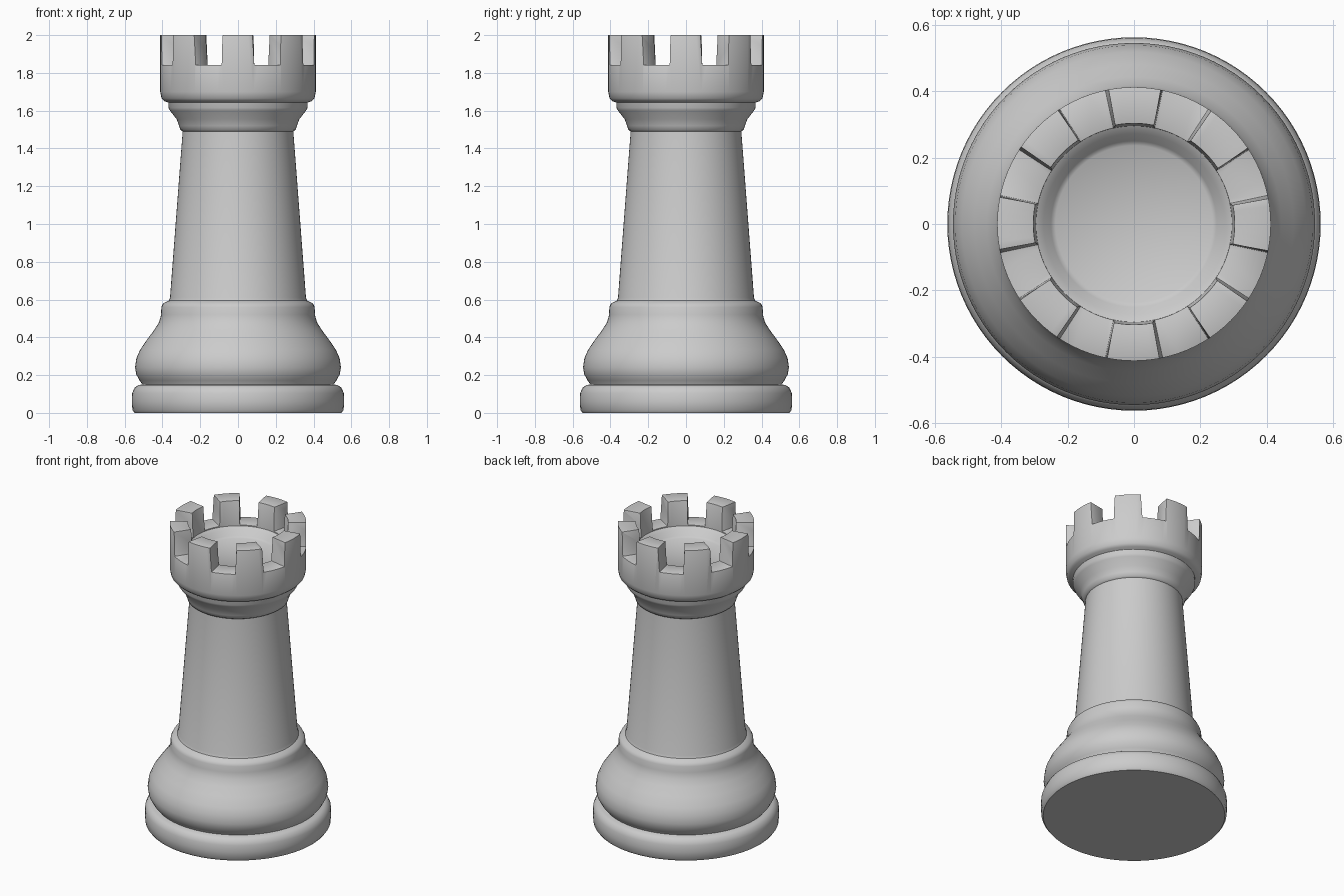
import bpy, bmesh
from math import sin, cos, radians, tau

if "Cube" in bpy.data.objects:
    bpy.data.objects.remove(bpy.data.objects["Cube"])


def add_object(name, bm):
    bmesh.ops.recalc_face_normals(bm, faces=bm.faces)
    mesh = bpy.data.meshes.new(name)
    bm.to_mesh(mesh)
    bm.free()
    obj = bpy.data.objects.new(name, mesh)
    bpy.context.collection.objects.link(obj)
    return obj


def lathe(name, profile, steps=96):
    bm = bmesh.new()
    verts = [bm.verts.new((r, 0, z)) for r, z in profile]
    edges = [bm.edges.new(pair) for pair in zip(verts, verts[1:])]
    bmesh.ops.spin(bm, geom=verts + edges, cent=(0, 0, 0), axis=(0, 0, 1),
                   angle=tau, steps=steps)
    bmesh.ops.remove_doubles(bm, verts=bm.verts, dist=0.0005)
    return add_object(name, bm)


# Whole turned silhouette, from underside centre up and into the cup
profile = [
    (0, 0), (0.548, 0), (0.559, 0.015), (0.562, 0.06), (0.56, 0.105),
    (0.547, 0.135), (0.525, 0.148), (0.505, 0.15),                    # plinth
    (0.522, 0.172), (0.539, 0.205), (0.545, 0.24), (0.538, 0.29),
    (0.518, 0.335), (0.48, 0.39), (0.443, 0.44), (0.418, 0.48),
    (0.407, 0.52), (0.406, 0.56), (0.396, 0.58), (0.366, 0.594),      # bulb
    (0.36, 0.61), (0.293, 1.49),                                      # shaft
    (0.305, 1.498), (0.312, 1.52), (0.325, 1.555), (0.36, 1.60),
    (0.368, 1.615), (0.368, 1.643),                                   # collar
    (0.39, 1.65), (0.405, 1.665), (0.412, 1.70), (0.412, 2.0),        # crown
    (0.303, 2.0), (0.295, 1.836), (0.272, 1.822), (0.25, 1.79),
    (0.236, 1.78), (0, 1.78),                                         # cup
]
tower = lathe("tower_body", profile)

# Eight radial wedges that cut the gaps between the merlons
bm = bmesh.new()
for i in range(8):
    mid = radians(22.5 + 45 * i)
    rings = []
    for z, half in ((1.842, radians(10.4)), (2.1, radians(12.1))):
        rings.append([bm.verts.new((r * cos(mid + s * half), r * sin(mid + s * half), z))
                      for r, s in ((0.2, -1), (0.55, -1), (0.55, 1), (0.2, 1))])
    low, high = rings
    bm.faces.new(low[::-1])
    bm.faces.new(high)
    for k in range(4):
        n = (k + 1) % 4
        bm.faces.new((low[k], low[n], high[n], high[k]))
cutter = add_object("gap_cutter", bm)
cutter.hide_render = True

# Cut the battlements, soften their edges
cut = tower.modifiers.new("gaps", 'BOOLEAN')
cut.operation = 'DIFFERENCE'
cut.solver = 'EXACT'
cut.object = cutter
bevel = tower.modifiers.new("soft_edges", 'BEVEL')
bevel.limit_method = 'ANGLE'
bevel.angle_limit = radians(62)
bevel.width = 0.009
bevel.segments = 2

bpy.ops.object.select_all(action='DESELECT')
bpy.context.view_layer.objects.active = tower
tower.select_set(True)
bpy.ops.object.modifier_apply(modifier=cut.name)
bpy.ops.object.modifier_apply(modifier=bevel.name)
bpy.data.objects.remove(cutter)
bpy.ops.object.shade_smooth_by_angle(angle=radians(40))
